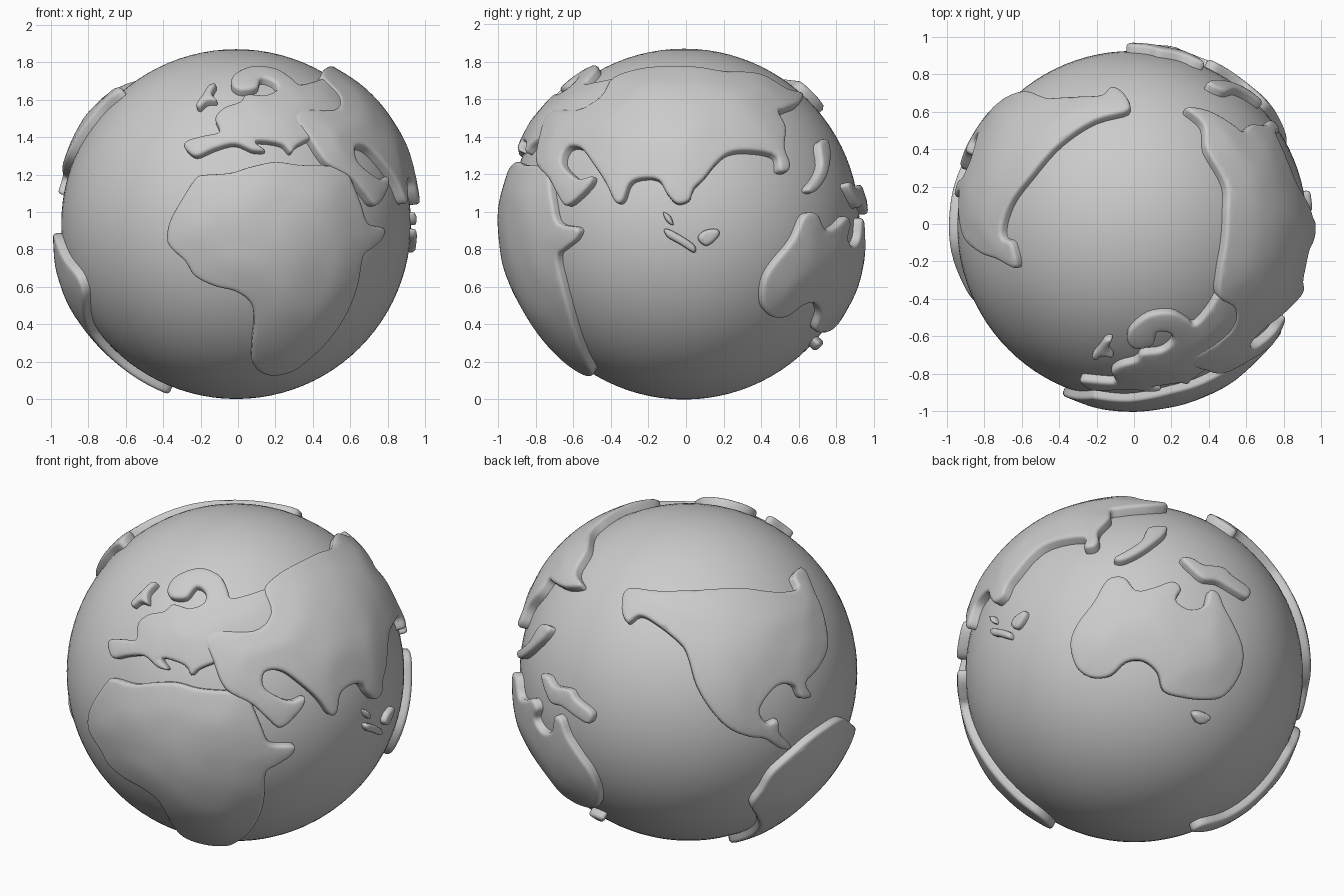
import bpy, bmesh
from math import sin, cos, radians, sqrt, acos
from mathutils import Vector, noise
from mathutils.geometry import delaunay_2d_cdt

if "Cube" in bpy.data.objects:
    bpy.data.objects.remove(bpy.data.objects["Cube"])

R = 0.935
C = Vector((-0.01, -0.01, R))

# Drawing planes: azimuth, elevation, centre and scale of the sketch
FRONT = (0, 0, 236, 225, 187)
RIGHT = (90, 0, 685, 225, 187)
LEFT = (270, 0, 2, 225, 187)
FRONT_RIGHT = (35, 25, 236, 671, 181)
BACK_LEFT = (215, 25, 689, 671, 181)
BACK_RIGHT_LOW = (145, -25, 1135, 671, 181)


def to_sphere(view, p):
    a, e, cx, cy, s = view
    a, e = radians(a), radians(e)
    right = Vector((cos(a), sin(a), 0))
    out = Vector((sin(a) * cos(e), -cos(a) * cos(e), sin(e)))
    u, v = (p[0] - cx) / s, (cy - p[1]) / s
    depth = sqrt(max(0.965 ** 2 - u * u - v * v, 0))
    return (right * u + out.cross(right) * v + out * depth).normalized()


def smooth_loop(pts, n=4):
    out = []
    for i in range(len(pts)):
        a, b, c, d = (pts[(i + k) % len(pts)] for k in (-1, 0, 1, 2))
        for j in range(n):
            t = j / n
            out.append(0.5 * (2 * b + (c - a) * t + (2 * a - 5 * b + 4 * c - d) * t * t
                              + (3 * b - a - 3 * c + d) * t ** 3))
    return out


def edge_distance(p, loop):
    best = 9
    for i, b in enumerate(loop):
        a = loop[i - 1]
        d = b - a
        t = max(0, min(1, (p - a).dot(d) / max(d.length_squared, 1e-12)))
        best = min(best, (p - a - d * t).length_squared)
    return sqrt(best)


def inside(p, loop):
    hit = False
    for i, b in enumerate(loop):
        a = loop[i - 1]
        if (a.y > p.y) != (b.y > p.y) and p.x < a.x + (p.y - a.y) * (b.x - a.x) / (b.y - a.y):
            hit = not hit
    return hit


def land(name, view, pts, height=0.047, bulge=0.012, rim=0.022):
    # outline flattened around the middle of the land mass
    dirs = [to_sphere(view, p) for p in pts]
    n = sum(dirs, Vector()).normalized()
    e1 = n.orthogonal().normalized()
    e2 = n.cross(e1)
    flat = []
    for d in dirs:
        ang = acos(max(-1, min(1, d.dot(n))))
        flat.append(Vector((d.dot(e1), d.dot(e2))).normalized() * ang)
    if sum(flat[i - 1].cross(flat[i]) for i in range(len(flat))) < 0:
        flat.reverse()
    loop = smooth_loop(flat)
    m = len(loop)
    # inner rings for the rounded rim, then a grid for the plateau
    extra = []
    for off in (0.005, 0.013, 0.024):
        for i in range(m):
            t = (loop[(i + 1) % m] - loop[i - 1]).normalized()
            p = loop[i] + Vector((-t.y, t.x)) * off
            if inside(p, loop) and edge_distance(p, loop) > off * 0.9:
                extra.append(p)
    step = 0.035
    xs, ys = [p.x for p in loop], [p.y for p in loop]
    for i in range(int((max(xs) - min(xs)) / step) + 1):
        for j in range(int((max(ys) - min(ys)) / step) + 1):
            p = Vector((min(xs) + (i + 0.5 * (j % 2)) * step, min(ys) + j * step))
            if inside(p, loop) and edge_distance(p, loop) > 0.034:
                extra.append(p)
    verts, _, faces, *_ = delaunay_2d_cdt(
        loop + extra, [(i, (i + 1) % m) for i in range(m)], [], 1, 1e-5)
    # wrap back on to the globe
    bm = bmesh.new()
    bv = []
    for p in verts:
        ang = p.length
        d = n * cos(ang)
        if ang > 1e-6:
            d += (e1 * p.x + e2 * p.y) * (sin(ang) / ang)
        dist = edge_distance(p, loop)
        k = max(0, 1 - dist / rim)
        s = min(1, dist / 0.22)
        h = height - rim * (1 - sqrt(max(0, 1 - k * k))) * 0.8 + bulge * s * s * (3 - 2 * s)
        h += 0.008 * s * noise.noise(d * 4)
        bv.append(bm.verts.new(C + d * (R + h)))
    for f in faces:
        bm.faces.new([bv[i] for i in f])
    bmesh.ops.delete(bm, geom=[v for v in bm.verts if not v.link_faces], context='VERTS')
    # side walls sunk into the globe
    rim_edges = [e for e in bm.edges if e.is_boundary]
    res = bmesh.ops.extrude_edge_only(bm, edges=rim_edges)
    for v in res['geom']:
        if isinstance(v, bmesh.types.BMVert):
            v.co = C + (v.co - C).normalized() * (R - 0.03)
    bmesh.ops.recalc_face_normals(bm, faces=bm.faces)
    if sum(f.normal.dot((f.calc_center_median() - C).normalized()) * f.calc_area() for f in bm.faces) < 0:
        bmesh.ops.reverse_faces(bm, faces=bm.faces)
    me = bpy.data.meshes.new(name)
    bm.to_mesh(me)
    bm.free()
    me.shade_smooth()
    bpy.context.collection.objects.link(bpy.data.objects.new(name, me))


# Ocean ball
bpy.ops.mesh.primitive_uv_sphere_add(segments=96, ring_count=48, radius=R, location=C)
bpy.context.object.name = "ocean_ball"
bpy.ops.object.shade_smooth()

# Continents
land("africa", FRONT, [
    (167, 240), (170, 222), (182, 200), (195, 180), (203, 176), (230, 174), (250, 168), (275, 163),
    (300, 166), (330, 167), (345, 172), (352, 185), (360, 205), (367, 224), (383, 229), (381, 240),
    (370, 250), (362, 258), (357, 285), (347, 312), (330, 338), (310, 358), (290, 372), (268, 375),
    (253, 365), (252, 345), (254, 320), (250, 303), (235, 292), (215, 287), (195, 277), (185, 262), (172, 250)])
land("europe", FRONT_RIGHT, [
    (109, 645), (112, 638), (125, 638), (137, 638), (139, 622), (150, 613), (165, 610), (174, 603),
    (190, 607), (204, 602), (206, 592), (197, 586), (187, 597), (172, 597), (168, 588), (177, 575),
    (200, 567), (220, 574), (228, 588), (232, 597), (250, 593), (272, 588), (276, 610), (277, 632),
    (237, 640), (232, 658), (215, 662), (200, 668), (192, 674), (185, 664), (163, 657), (169, 668),
    (158, 666), (145, 655), (128, 655), (114, 657)])
land("asia", RIGHT, [
    (615, 82), (640, 73), (670, 70), (700, 71), (725, 75), (760, 78), (785, 92), (801, 97), (799, 106),
    (785, 112), (778, 115), (785, 130), (784, 150), (789, 165), (787, 173), (778, 172), (775, 158),
    (750, 153), (730, 155), (717, 165), (705, 180), (695, 190), (690, 202), (678, 205), (668, 195),
    (660, 182), (645, 180), (632, 185), (625, 202), (617, 203), (608, 185), (595, 165), (583, 150),
    (570, 150), (565, 165), (580, 180), (595, 178), (590, 190), (570, 207), (560, 195), (552, 180),
    (540, 165), (543, 140), (553, 115), (580, 113), (603, 100)], height=0.055)
land("north_america", BACK_LEFT, [
    (622, 607), (628, 588), (660, 590), (700, 589), (740, 587), (775, 591), (797, 588), (793, 575),
    (803, 567), (814, 590), (823, 612), (828, 645), (818, 668), (806, 682), (812, 695), (801, 697),
    (794, 685), (780, 684), (768, 695), (760, 710), (767, 722), (778, 719), (780, 732), (792, 746),
    (782, 748), (765, 738), (750, 736), (730, 728), (712, 710), (697, 685), (688, 655), (680, 642),
    (655, 622), (640, 615), (628, 622)])
land("south_america", LEFT, [
    (-41, 243), (-9, 235), (22, 237), (52, 258), (75, 275), (73, 295), (43, 318), (17, 335), (0, 361),
    (-4, 381), (-9, 392), (-24, 389), (-30, 372), (-45, 350), (-64, 329), (-82, 307), (-80, 288), (-73, 265)])
land("australia", BACK_RIGHT_LOW, [
    (1058, 660), (1063, 640), (1080, 615), (1093, 592), (1110, 589), (1122, 602), (1140, 598), (1158, 591),
    (1167, 598), (1162, 610), (1172, 618), (1183, 618), (1192, 612), (1196, 598), (1205, 600), (1212, 615),
    (1222, 632), (1232, 655), (1230, 680), (1215, 703), (1195, 709), (1170, 708), (1152, 703), (1145, 685),
    (1130, 674), (1113, 676), (1098, 690), (1080, 692), (1065, 682)])

# Islands
land("northwest_island", FRONT, [
    (196, 106), (202, 97), (209, 87), (216, 86), (212, 95), (217, 102), (207, 103), (200, 109)])
land("east_island", RIGHT, [
    (818, 145), (826, 141), (830, 155), (827, 175), (820, 188), (812, 194), (806, 190), (815, 178), (820, 165)])
land("large_southeast_island", BACK_RIGHT_LOW, [
    (1167, 566), (1178, 565), (1190, 571), (1210, 572), (1220, 580), (1238, 592), (1236, 602), (1222, 596),
    (1205, 588), (1190, 587), (1178, 578)])
land("south_island", BACK_RIGHT_LOW, [(1183, 723), (1192, 721), (1202, 725), (1196, 732), (1188, 732)])
land("small_island_a", RIGHT, [(664, 213), (671, 217), (674, 226), (667, 222)], height=0.035)
land("small_island_b", RIGHT, [(665, 230), (675, 233), (695, 246), (695, 254), (680, 245), (668, 238)], height=0.035)
land("small_island_c", RIGHT, [(699, 240), (705, 232), (718, 230), (720, 237), (708, 247)], height=0.035)
